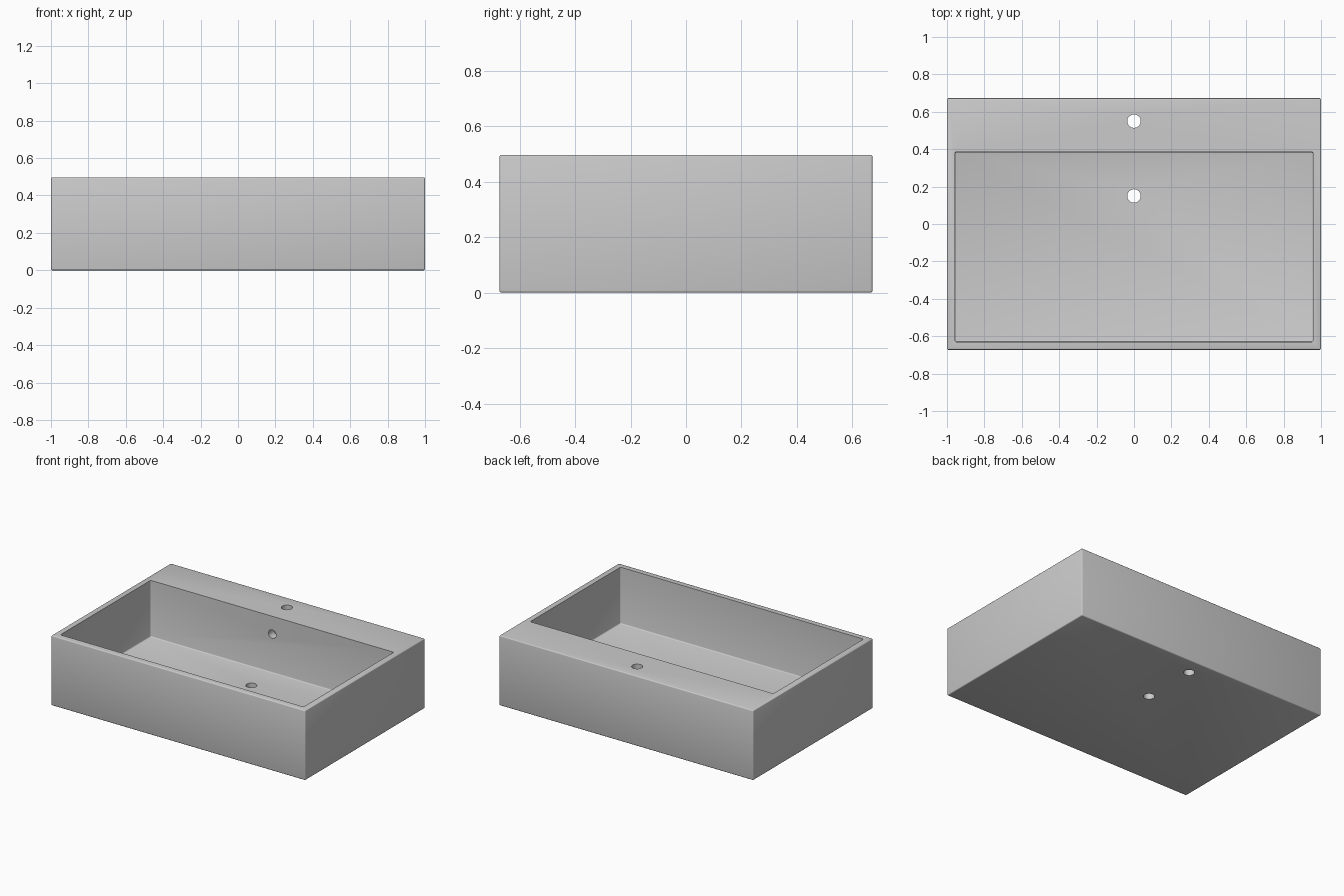
import bpy, math

if "Cube" in bpy.data.objects:
    bpy.data.objects.remove(bpy.data.objects["Cube"])

W, D, H = 2.0, 1.345, 0.497
FLOOR = 0.095


def box(name, x0, x1, y0, y1, z0, z1):
    bpy.ops.mesh.primitive_cube_add(size=1, location=((x0 + x1) / 2, (y0 + y1) / 2, (z0 + z1) / 2))
    ob = bpy.context.object
    ob.name = name
    ob.scale = (x1 - x0, y1 - y0, z1 - z0)
    bpy.ops.object.transform_apply(location=False, rotation=False, scale=True)
    return ob


def bevel(ob, width):
    m = ob.modifiers.new("edge_round", 'BEVEL')
    m.width = width
    m.segments = 3
    bpy.context.view_layer.objects.active = ob
    bpy.ops.object.modifier_apply(modifier=m.name)


def drill(name, loc, radius, depth, rot=(0, 0, 0)):
    bpy.ops.mesh.primitive_cylinder_add(vertices=32, radius=radius, depth=depth,
                                        location=loc, rotation=rot)
    ob = bpy.context.object
    ob.name = name
    return ob


# Outer body with slightly softened edges
basin = box("basin_body", -W / 2, W / 2, -D / 2, D / 2, 0, H)
bevel(basin, 0.007)

# Bowl recess, tap hole, drain hole and overflow hole
bowl = box("bowl_cutter", -0.957, 0.957, -0.63, 0.385, FLOOR, H + 0.3)
bevel(bowl, 0.007)
cutters = [
    bowl,
    drill("tap_hole_cutter", (0, 0.55, H / 2), 0.036, 1.0),
    drill("drain_hole_cutter", (0, 0.15, 0.05), 0.036, 0.3),
    drill("overflow_cutter", (0, 0.385, 0.37), 0.03, 0.12, (math.pi / 2, 0, 0)),
]
bpy.context.view_layer.objects.active = basin
for c in cutters:
    m = basin.modifiers.new("cut", 'BOOLEAN')
    m.operation = 'DIFFERENCE'
    m.solver = 'EXACT'
    m.object = c
    bpy.ops.object.modifier_apply(modifier=m.name)
for c in cutters:
    bpy.data.objects.remove(c)

# Smooth shading with crisp edges
bpy.ops.object.select_all(action='DESELECT')
basin.select_set(True)
bpy.context.view_layer.objects.active = basin
bpy.ops.object.shade_smooth_by_angle(angle=math.radians(35))
